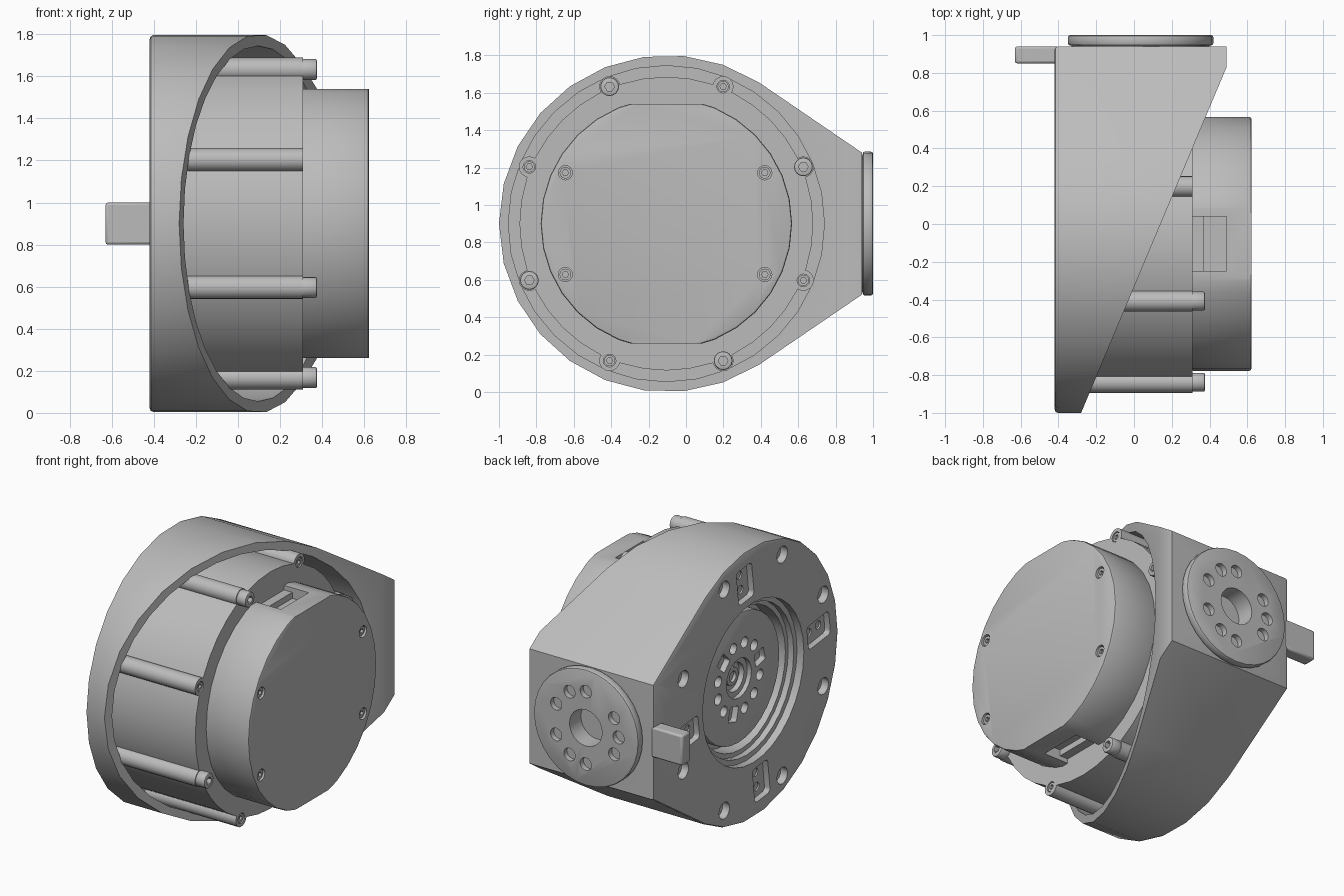
import bpy, bmesh
from math import pi, sin, cos, radians
from mathutils import Matrix, Vector

cube = bpy.data.objects.get("Cube")
if cube:
    bpy.data.objects.remove(cube)

grey = bpy.data.materials.new("satin_grey")
grey.use_nodes = True
grey.diffuse_color = (0.5, 0.5, 0.5, 1)
grey.node_tree.nodes["Principled BSDF"].inputs["Base Color"].default_value = (0.5, 0.5, 0.5, 1)

CY, CZ = -0.105, 0.9      # main axis, running along x
DX = 0.035                # x of the rear output axis
parts = []


def make(name, bm):
    bmesh.ops.recalc_face_normals(bm, faces=bm.faces)
    mesh = bpy.data.meshes.new(name)
    bm.to_mesh(mesh)
    bm.free()
    mesh.materials.append(grey)
    ob = bpy.data.objects.new(name, mesh)
    bpy.context.collection.objects.link(ob)
    parts.append(ob)
    return ob


def rod(name, axis, a, b, u, v, r, seg=24, bevel=0):
    """Cylinder from a to b along x (centre y=u, z=v) or along y (centre x=u, z=v)."""
    bm = bmesh.new()
    bmesh.ops.create_cone(bm, cap_ends=True, segments=seg, radius1=r, radius2=r, depth=b - a)
    if bevel:
        rim = [e for e in bm.edges if abs(e.verts[0].co.z - e.verts[1].co.z) < 1e-5]
        bmesh.ops.bevel(bm, geom=rim, offset=bevel, segments=2, affect='EDGES', profile=0.5)
    mid = (a + b) / 2
    if axis == 'x':
        m = Matrix.Translation((mid, u, v)) @ Matrix.Rotation(pi / 2, 4, 'Y')
    else:
        m = Matrix.Translation((u, mid, v)) @ Matrix.Rotation(pi / 2, 4, 'X')
    bmesh.ops.transform(bm, matrix=m, verts=bm.verts)
    return make(name, bm)


def block(name, centre, size, bevel=0, turn=0):
    """Box, with its x-directed edges rounded and turned about x."""
    bm = bmesh.new()
    bmesh.ops.create_cube(bm, size=1)
    bmesh.ops.scale(bm, vec=size, verts=bm.verts)
    if bevel:
        edges = [e for e in bm.edges if abs(e.verts[0].co.x - e.verts[1].co.x) > 1e-4]
        bmesh.ops.bevel(bm, geom=edges, offset=bevel, segments=3, affect='EDGES', profile=0.5)
    m = Matrix.Translation(centre) @ Matrix.Rotation(turn, 4, 'X')
    bmesh.ops.transform(bm, matrix=m, verts=bm.verts)
    return make(name, bm)


def cut(ob, tool):
    mod = ob.modifiers.new("cut", 'BOOLEAN')
    mod.operation, mod.solver, mod.object = 'DIFFERENCE', 'EXACT', tool
    bpy.context.view_layer.objects.active = ob
    bpy.ops.object.modifier_apply(modifier=mod.name)
    parts.remove(tool)
    bpy.data.objects.remove(tool)


def around(r, deg):
    return CY + r * cos(radians(deg)), CZ + r * sin(radians(deg))


# Teardrop housing, sliced by a slanted plane
bm = bmesh.new()
outline = [(CY + 0.005 + 0.9 * cos(t), CZ + 0.9 * sin(t))
           for t in [radians(57 + 246 * i / 18) for i in range(19)]]
outline += [(0.94, 0.52), (0.94, 1.28)]
face = bm.faces.new([bm.verts.new((-0.42, y, z)) for y, z in outline])
top = bmesh.ops.extrude_face_region(bm, geom=[face])["geom"]
bmesh.ops.translate(bm, vec=(0.91, 0, 0), verts=[g for g in top if isinstance(g, bmesh.types.BMVert)])
bmesh.ops.recalc_face_normals(bm, faces=bm.faces)
edges = [e for e in bm.edges if all(v.co.x < -0.4 for v in e.verts)]
bmesh.ops.bevel(bm, geom=edges, offset=0.018, segments=2, affect='EDGES', profile=0.5)
res = bmesh.ops.bisect_plane(bm, geom=bm.verts[:] + bm.edges[:] + bm.faces[:],
                             plane_co=(-0.28, -1, 0), plane_no=Vector((1.83, -0.77, 0)).normalized(),
                             clear_outer=True)
bmesh.ops.holes_fill(bm, edges=[e for e in res["geom_cut"] if isinstance(e, bmesh.types.BMEdge)])
housing = make("housing", bm)
cut(housing, rod("bore", 'x', -0.36, 1, CY, CZ, 0.845, 32))
cut(housing, rod("recess", 'x', -0.6, -0.3, CY, CZ, 0.53, 32))

# Motor can with a stepped recess on the mounting side
can = rod("motor_can", 'x', -0.37, 0.31, CY, CZ, 0.785, 40)
cut(can, rod("step", 'x', -0.5, -0.33, CY, CZ, 0.495, 32))
cut(can, rod("well", 'x', -0.5, -0.22, CY, CZ, 0.465, 32))

# Screw bosses on the can, with matching mounting holes in the housing
for q in range(4):
    for off, raised in ((22.5, True), (67.5, False)):
        y, z = around(0.793, 90 * q + off)
        boss = rod("screw_boss", 'x', -0.37, 0.31, y, z, 0.056, 16)
        cut(housing, rod("hole", 'x', -0.5, -0.3, y, z, 0.055, 16))
        if raised:
            head = rod("screw_head", 'x', 0.3, 0.375, y, z, 0.05, 16, 0.008)
            cut(head, rod("socket", 'x', 0.345, 0.5, y, z, 0.026, 6))
        else:
            cut(boss, rod("seat", 'x', 0.29, 0.5, y, z, 0.034, 12))
            cut(can, rod("seat", 'x', 0.29, 0.5, y, z, 0.034, 12))
            screw = rod("boss_screw", 'x', 0.25, 0.305, y, z, 0.03, 12)
            cut(screw, rod("socket", 'x', 0.285, 0.5, y, z, 0.017, 6))

# Connector pockets on the mounting face
for q in range(4):
    a = 90 * q - 7
    y, z = around(0.69, a)
    cut(housing, block("pocket", (-0.42, y, z), (0.08, 0.23, 0.16), 0.025, radians(a)))
    for s in (-0.05, 0.05):
        py, pz = around(0.69 + s, a)
        cut(housing, rod("pin_hole", 'x', -0.5, -0.365, py, pz, 0.028, 12))

# Output hub in the recess
hub = rod("output_hub", 'x', -0.315, -0.2, CY, CZ, 0.43, 32, 0.012)
for i in range(12):
    y, z = around(0.225, 30 * i + 15)
    if i % 4 == 1:
        cut(hub, block("slot", (-0.31, y, z), (0.07, 0.1, 0.09), 0.015, radians(30 * i + 15)))
    else:
        cut(hub, rod("hole", 'x', -0.5, -0.24, y, z, 0.036, 12))
cut(hub, rod("centre_step", 'x', -0.5, -0.285, CY, CZ, 0.13, 20))
cut(hub, rod("centre_well", 'x', -0.5, -0.25, CY, CZ, 0.095, 20))
hub_pin = rod("hub_pin", 'x', -0.27, -0.21, CY, CZ, 0.06, 16)
cut(hub_pin, rod("bore", 'x', -0.5, -0.23, CY, CZ, 0.035, 12))

# End cap with flat top and bottom, cable windows and four screws
cap = rod("end_cap", 'x', 0.3, 0.622, CY, CZ, 0.672, 32, 0.012)
for s in (-1, 1):
    cut(cap, block("flat", (0.46, CY, CZ + s * 0.84), (0.6, 2, 0.4)))
    cut(cap, block("window", (0.4, CY, CZ + s * 0.64), (0.18, 0.29, 0.14)))
    block("window_lip", (0.34, CY, CZ + s * 0.585), (0.06, 0.29, 0.05))
    for t in (-1, 1):
        y, z = CY - 0.007 + t * 0.533, CZ + s * 0.272
        cut(cap, rod("seat", 'x', 0.585, 0.7, y, z, 0.038, 16))
        screw = rod("cap_screw", 'x', 0.57, 0.612, y, z, 0.031, 16)
        cut(screw, rod("socket", 'x', 0.595, 0.7, y, z, 0.017, 6))

# Rear output flange with its bolt holes
rod("flange_neck", 'y', 0.92, 0.96, DX, CZ, 0.365, 32)
flange = rod("rear_flange", 'y', 0.945, 1.0, DX, CZ, 0.385, 32, 0.012)
cut(flange, rod("bore", 'y', 0.9, 1.1, DX, CZ, 0.12, 24))
for deg in (25, 60, 90, 150, 180, 210, 270, 300, 335):
    x, z = DX + 0.24 * cos(radians(deg)), CZ + 0.24 * sin(radians(deg))
    cut(flange, rod("hole", 'y', 0.965, 1.1, x, z, 0.042, 14))
for ob in (housing, bpy.data.objects["flange_neck"]):
    cut(ob, rod("bore", 'y', 0.88, 1.1, DX, CZ, 0.12, 24))

# Side tab beside the flange
tab = block("side_tab", (-0.515, 0.895, 0.9), (0.23, 0.09, 0.2))
mod = tab.modifiers.new("bevel", 'BEVEL')
mod.width, mod.segments = 0.012, 2

# Smooth curved walls, keep edges sharp
bpy.ops.object.select_all(action='DESELECT')
for ob in parts:
    ob.select_set(True)
bpy.context.view_layer.objects.active = housing
bpy.ops.object.shade_smooth_by_angle(angle=radians(32))
